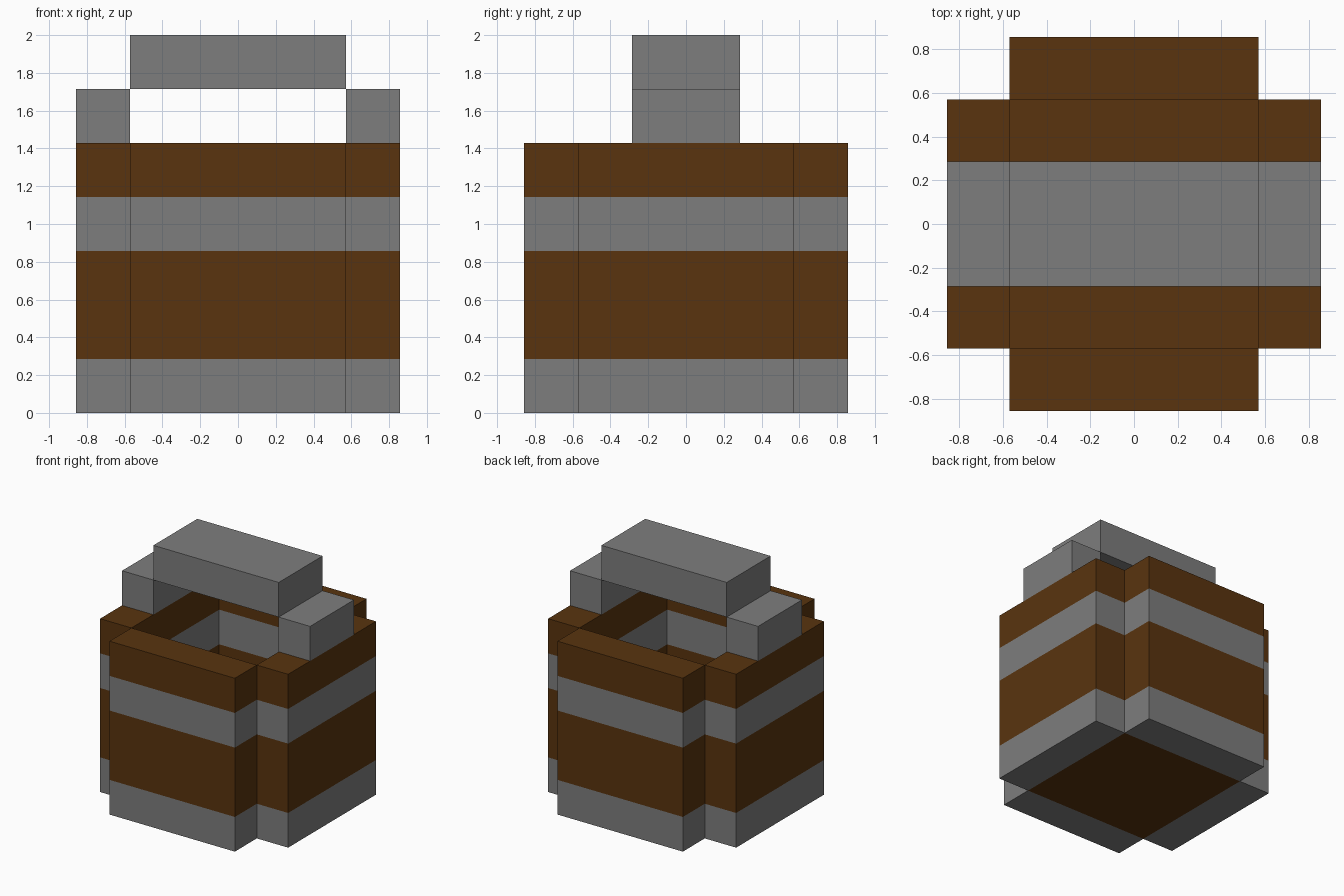
import bpy
import bmesh
from mathutils import Matrix, Vector

cube = bpy.data.objects.get("Cube")
if cube:
    bpy.data.objects.remove(cube, do_unlink=True)

U = 2 / 7  # one block unit


def make_material(name, color):
    mat = bpy.data.materials.new(name)
    mat.use_nodes = True
    mat.diffuse_color = color
    mat.node_tree.nodes["Principled BSDF"].inputs["Base Color"].default_value = color
    return mat


WOOD = make_material("dark_brown_wood", (0.100, 0.034, 0.0045, 1))
METAL = make_material("grey_metal", (0.207, 0.207, 0.207, 1))


def box(name, low, high, mats, bands=()):
    """Box between two corners in block units; bands = (bottom, top) heights given the second material."""
    low, high = Vector(low) * U, Vector(high) * U
    bm = bmesh.new()
    bmesh.ops.create_cube(bm, size=1, matrix=Matrix.Translation((low + high) / 2)
                          @ Matrix.Diagonal((*(high - low), 1)))
    # Slice at every band edge, then colour the faces by height
    for z in {z for band in bands for z in band if low.z < z * U < high.z}:
        bmesh.ops.bisect_plane(bm, geom=bm.verts[:] + bm.edges[:] + bm.faces[:],
                               plane_co=(0, 0, z * U), plane_no=(0, 0, 1))
    for face in bm.faces:
        z = face.calc_center_median().z / U
        face.material_index = int(any(a - 0.01 < z < b + 0.01 for a, b in bands))
    bmesh.ops.recalc_face_normals(bm, faces=bm.faces[:])
    mesh = bpy.data.meshes.new(name)
    bm.to_mesh(mesh)
    bm.free()
    for mat in mats:
        mesh.materials.append(mat)
    obj = bpy.data.objects.new(name, mesh)
    bpy.context.collection.objects.link(obj)
    return obj


# Bucket walls with two metal hoops, and the wooden floor
hoops = [(0, 1), (3, 4)]
walls = {
    "front_wall": ((-2, -3, 0), (2, -2, 5)),
    "back_wall": ((-2, 2, 0), (2, 3, 5)),
    "right_wall": ((-3, -2, 0), (-2, 2, 5)),
    "left_wall": ((2, -2, 0), (3, 2, 5)),
}
for name, (low, high) in walls.items():
    box(name, low, high, [WOOD, METAL], hoops)
box("floor", (-2, -2, 0), (2, 2, 1), [WOOD])

# Handle: two posts and a bar across the top
for side, x in (("right", -3), ("left", 2)):
    box(side + "_handle_post", (x, -1, 5), (x + 1, 1, 6), [METAL])
box("handle_bar", (-2, -1, 6), (2, 1, 7), [METAL])
